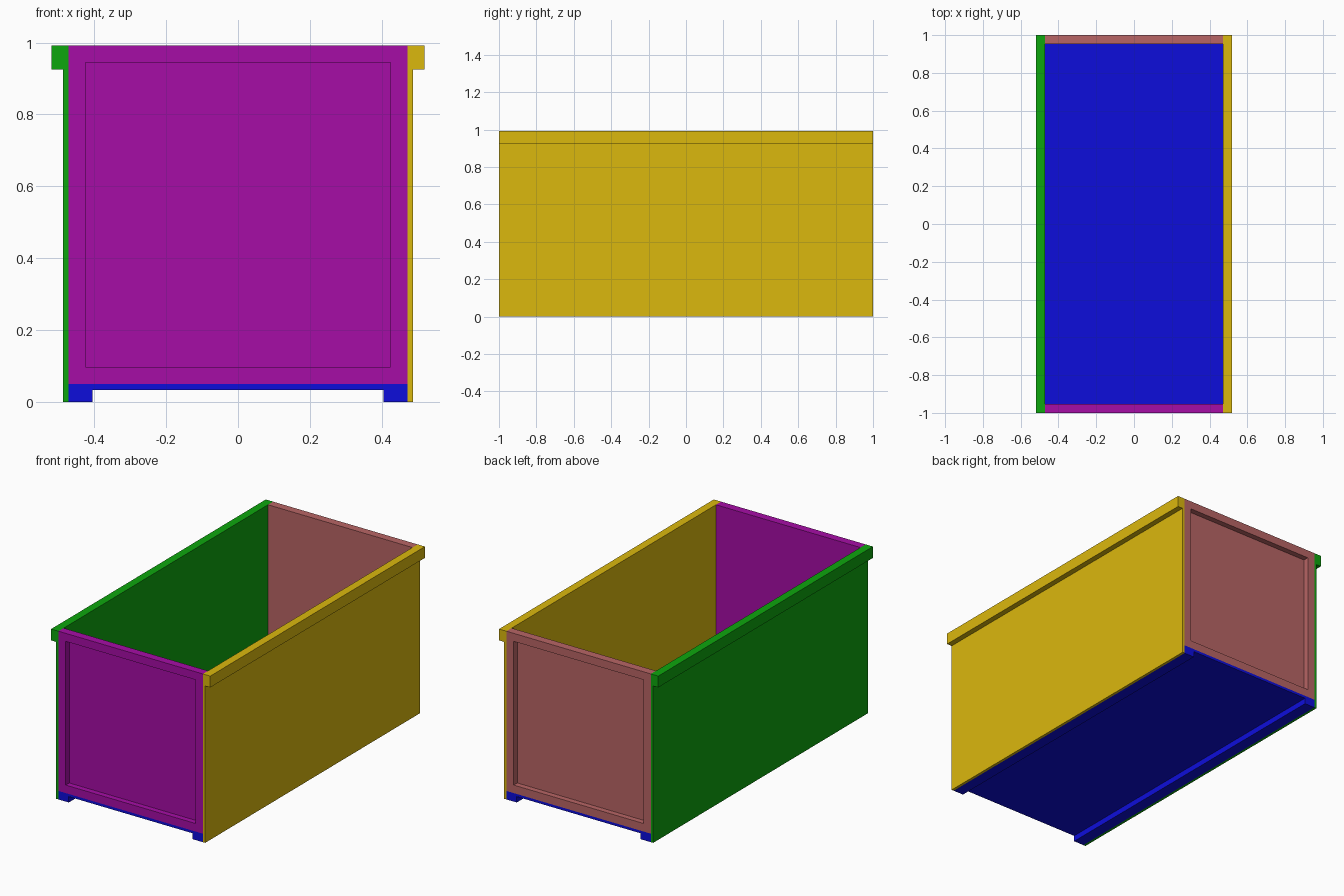
import bpy, bmesh

if "Cube" in bpy.data.objects:
    bpy.data.objects.remove(bpy.data.objects["Cube"])

HALF_LEN = 1.0
TOP = 0.992
IN_X, OUT_X, RIM_X = 0.471, 0.486, 0.519   # wall inner face, outer face, rim
FLOOR_Z, FLOOR_T = 0.05, 0.0155
FRAME = 0.067                               # frame and rim height
PANEL_T, RECESS = 0.048, 0.033


def finish(name, bm, color):
    bmesh.ops.recalc_face_normals(bm, faces=bm.faces)
    mesh = bpy.data.meshes.new(name)
    bm.to_mesh(mesh)
    bm.free()
    mat = bpy.data.materials.new(name + "_paint")
    mat.diffuse_color = (*color, 1)
    mat.use_nodes = True
    mat.node_tree.nodes["Principled BSDF"].inputs["Base Color"].default_value = mat.diffuse_color
    mesh.materials.append(mat)
    obj = bpy.data.objects.new(name, mesh)
    bpy.context.collection.objects.link(obj)


def extrude_profile(name, profile, color):
    """Extrude an x-z profile along the whole length."""
    bm = bmesh.new()
    face = bm.faces.new([bm.verts.new((x, -HALF_LEN, z)) for x, z in profile])
    new = bmesh.ops.extrude_face_region(bm, geom=[face])["geom"]
    bmesh.ops.translate(bm, vec=(0, 2 * HALF_LEN, 0),
                        verts=[v for v in new if isinstance(v, bmesh.types.BMVert)])
    finish(name, bm, color)


def end_panel(name, side, color):
    """Box whose outer face is inset and pushed in to form a framed recess."""
    bm = bmesh.new()
    bmesh.ops.create_cube(bm, size=1)
    bmesh.ops.scale(bm, vec=(2 * IN_X, PANEL_T, TOP - FLOOR_Z), verts=bm.verts)
    bmesh.ops.translate(bm, verts=bm.verts,
                        vec=(0, side * (HALF_LEN - PANEL_T / 2), (TOP + FLOOR_Z) / 2))
    bm.normal_update()
    outer = next(f for f in bm.faces if f.normal.y * side > 0.9)
    bmesh.ops.inset_region(bm, faces=[outer], thickness=FRAME)
    new = bmesh.ops.extrude_face_region(bm, geom=[outer])["geom"]
    bmesh.ops.translate(bm, vec=(0, -side * RECESS, 0),
                        verts=[v for v in new if isinstance(v, bmesh.types.BMVert)])
    old = [f for f in bm.faces if f == outer]
    if old:
        bmesh.ops.delete(bm, geom=old, context='FACES')
    finish(name, bm, color)


# Side walls with an outward rim along the top
wall = [(IN_X, 0), (OUT_X, 0), (OUT_X, TOP - FRAME),
        (RIM_X, TOP - FRAME), (RIM_X, TOP), (IN_X, TOP)]
extrude_profile("right_wall", wall, (0.71, 0.48, 0.004))
extrude_profile("left_wall", [(-x, z) for x, z in wall], (0.004, 0.38, 0.004))

# Floor with a runner down each edge
runner_x, under = IN_X - FRAME, FLOOR_Z - FLOOR_T
half = [(runner_x, under), (runner_x, 0), (IN_X, 0), (IN_X, FLOOR_Z)]
extrude_profile("floor", half + [(-x, z) for x, z in reversed(half)],
                (0.004, 0.004, 0.71))

# Recessed end panels
end_panel("front_panel", -1, (0.38, 0.004, 0.38))
end_panel("back_panel", 1, (0.48, 0.13, 0.13))
